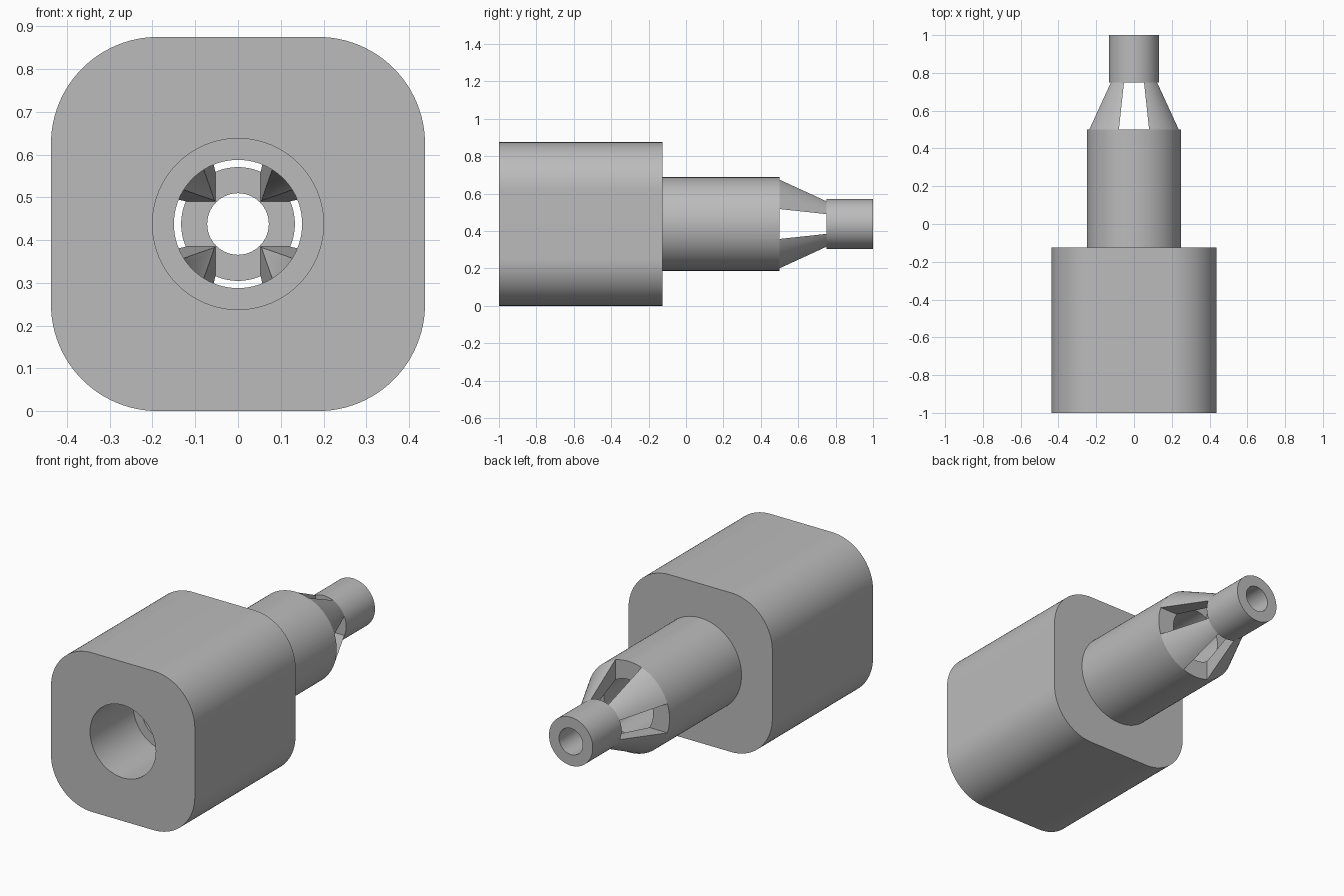
import bpy, bmesh, math
from mathutils import Matrix

if "Cube" in bpy.data.objects:
    bpy.data.objects.remove(bpy.data.objects["Cube"], do_unlink=True)

HALF = 0.4375      # half width of the block, also the height of the axis
SEGMENTS = 96

grey = bpy.data.materials.new("plain grey")
grey.use_nodes = True
grey.diffuse_color = (0.5, 0.5, 0.5, 1)
grey.node_tree.nodes["Principled BSDF"].inputs["Base Color"].default_value = (0.5, 0.5, 0.5, 1)


def make_object(name, bm):
    """Turn a bmesh built around the y axis into an object at axis height."""
    bmesh.ops.translate(bm, verts=bm.verts, vec=(0, 0, HALF))
    bmesh.ops.recalc_face_normals(bm, faces=bm.faces)
    mesh = bpy.data.meshes.new(name)
    bm.to_mesh(mesh)
    bm.free()
    mesh.materials.append(grey)
    obj = bpy.data.objects.new(name, mesh)
    bpy.context.collection.objects.link(obj)
    return obj


def lathe(name, profile):
    """Solid of revolution about y from (radius, y) pairs."""
    bm = bmesh.new()
    rings = []
    for r, y in profile:
        angles = [2 * math.pi * i / SEGMENTS for i in range(SEGMENTS)]
        rings.append([bm.verts.new((r * math.cos(a), y, r * math.sin(a))) for a in angles])
    for a, b in zip(rings, rings[1:]):
        for i in range(SEGMENTS):
            j = (i + 1) % SEGMENTS
            bm.faces.new((a[i], a[j], b[j], b[i]))
    bm.faces.new(rings[0])
    bm.faces.new(rings[-1])
    return make_object(name, bm)


def prism(name, outline, depth, turn):
    """Extrude an (x, y) outline through z, then turn it about y."""
    bm = bmesh.new()
    face = bm.faces.new([bm.verts.new((x, y, -depth)) for x, y in outline])
    side = bmesh.ops.extrude_face_region(bm, geom=[face])["geom"]
    bmesh.ops.translate(bm, vec=(0, 0, 2 * depth),
                        verts=[v for v in side if isinstance(v, bmesh.types.BMVert)])
    bmesh.ops.rotate(bm, verts=bm.verts, matrix=Matrix.Rotation(turn, 3, 'Y'))
    return make_object(name, bm)


def combine(target, tool, operation):
    """Apply a boolean and discard the tool."""
    tool.hide_render = True
    mod = target.modifiers.new(operation, 'BOOLEAN')
    mod.operation, mod.solver, mod.object = operation, 'EXACT', tool
    bpy.context.view_layer.objects.active = target
    bpy.ops.object.modifier_apply(modifier=mod.name)
    bpy.data.objects.remove(tool, do_unlink=True)


# Block: square bar with four rounded long edges
bm = bmesh.new()
bmesh.ops.create_cube(bm, size=2 * HALF)
bmesh.ops.translate(bm, verts=bm.verts, vec=(0, HALF - 1, 0))
long_edges = [e for e in bm.edges if abs(e.verts[0].co.y - e.verts[1].co.y) > HALF]
bmesh.ops.bevel(bm, geom=long_edges, offset=0.25, segments=24, profile=0.5, affect='EDGES')
housing = make_object("nozzle_housing", bm)

# Stem, tapered shoulder and narrow tip
stem = lathe("stem", [(0.25, -0.3), (0.25, 0.5), (0.133, 0.75), (0.133, 1)])
combine(housing, stem, 'UNION')

# Stepped bore running the full length
bore = lathe("bore_cutter", [(0.2, -1.1), (0.2, -0.625), (0.15, -0.625),
                             (0.15, 0.5), (0.072, 0.75), (0.072, 1.1)])
combine(housing, bore, 'DIFFERENCE')

# Four tapered windows through the shoulder
for turn in (0, math.pi / 2):
    window = prism("window_cutter", [(-0.08, 0.5), (0.08, 0.5), (0.053, 0.75), (-0.053, 0.75)],
                   0.3, turn)
    combine(housing, window, 'DIFFERENCE')

# Smooth the round surfaces, keep the machined edges crisp
bpy.ops.object.select_all(action='DESELECT')
housing.select_set(True)
bpy.context.view_layer.objects.active = housing
bpy.ops.object.shade_smooth_by_angle(angle=math.radians(20))
